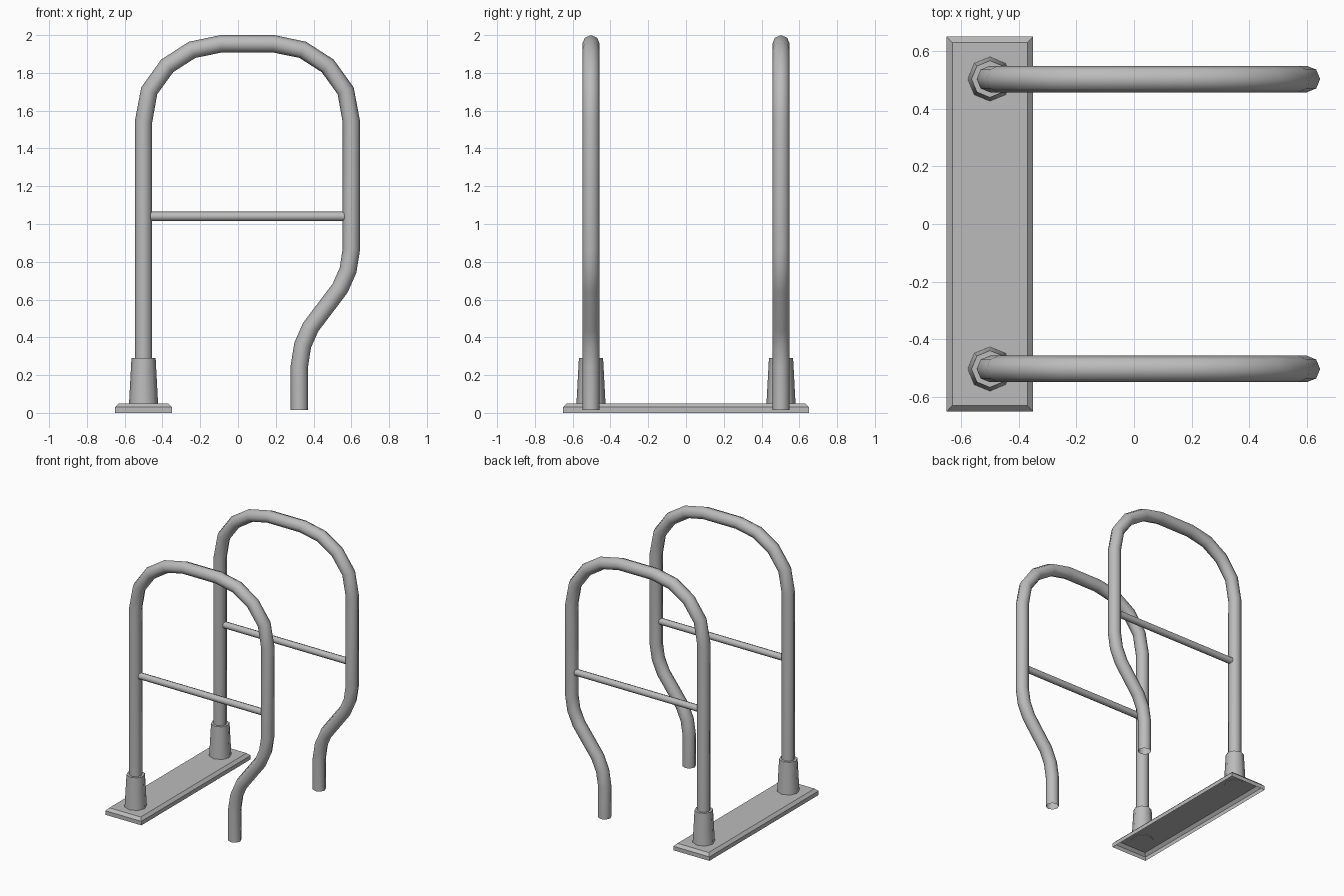
import bpy, bmesh, math
from mathutils import Vector

cube = bpy.data.objects.get("Cube")
if cube:
    bpy.data.objects.remove(cube, do_unlink=True)

SIDES = 8
RAIL_Y = 0.503
POST_X = -0.5

grey = bpy.data.materials.new("painted_grey")
grey.use_nodes = True
colour = (0.5, 0.5, 0.5, 1)
grey.diffuse_color = colour
grey.node_tree.nodes["Principled BSDF"].inputs["Base Color"].default_value = colour


def finish(name, bm, smooth):
    bmesh.ops.recalc_face_normals(bm, faces=bm.faces)
    mesh = bpy.data.meshes.new(name)
    bm.to_mesh(mesh)
    bm.free()
    mesh.materials.append(grey)
    obj = bpy.data.objects.new(name, mesh)
    bpy.context.collection.objects.link(obj)
    if smooth:
        bpy.ops.object.select_all(action="DESELECT")
        obj.select_set(True)
        bpy.context.view_layer.objects.active = obj
        bpy.ops.object.shade_smooth_by_angle(angle=math.radians(50))
    return obj


def bridge(bm, rings):
    for a, b in zip(rings, rings[1:]):
        n = len(a)
        for i in range(n):
            j = (i + 1) % n
            bm.faces.new((a[i], a[j], b[j], b[i]))


def tube(name, path, radii, y, caps=False):
    """Sweep an octagon along an (x, z) path lying in a plane of constant y."""
    bm = bmesh.new()
    pts = [Vector((x, y, z)) for x, z in path]
    rings = []
    for i, p in enumerate(pts):
        before = (p - pts[i - 1]).normalized() if i else Vector()
        after = (pts[i + 1] - p).normalized() if i + 1 < len(pts) else Vector()
        t = (before + after).normalized()
        side = Vector((t.z, 0, -t.x))
        ring = []
        for k in range(SIDES):
            a = math.tau * k / SIDES
            offset = side * math.cos(a) + Vector((0, math.sin(a), 0))
            ring.append(bm.verts.new(p + offset * radii[i]))
        rings.append(ring)
    bridge(bm, rings)
    if caps:
        bm.faces.new(rings[0])
        bm.faces.new(rings[-1])
    return finish(name, bm, True)


# Rail path: straight post, symmetric arch, then an S-bend down to the short leg
half_arch = [(0.55, 1.542), (0.52, 1.705), (0.425, 1.837), (0.293, 1.922), (0.139, 1.954)]
arch_x = 0.05
arch = [(arch_x - dx, z) for dx, z in half_arch]
arch += [(arch_x + dx, z) for dx, z in reversed(half_arch)]
mid = (0.4625, 0.557)
half_bend = [(0.1375, 0.308), (0.12, 0.198), (0.078, 0.103)]
bend = [(mid[0] + dx, mid[1] + dz) for dx, dz in half_bend]
bend += [(mid[0] - dx, mid[1] - dz) for dx, dz in reversed(half_bend)]
rail_path = [(POST_X, 0.06)] + arch + bend + [(0.325, 0.015)]

for label, y in (("front", -RAIL_Y), ("back", RAIL_Y)):
    tube(label + "_rail", rail_path, [0.046] * len(rail_path), y)
    tube(label + "_crossbar", [(-0.463, 1.04), (0.565, 1.04)], [0.025] * 2, y, True)
    tube(label + "_socket", [(POST_X, 0.048), (POST_X, 0.29)], [0.077, 0.064], y, True)

# Base plate: open underneath, with a bevelled upper edge
bm = bmesh.new()
rings = []
for inset, z in ((0, 0), (0, 0.03), (0.02, 0.05)):
    hx, hy = 0.15 - inset, 0.65 - inset
    corners = ((-1, -1), (1, -1), (1, 1), (-1, 1))
    rings.append([bm.verts.new((POST_X + sx * hx, sy * hy, z)) for sx, sy in corners])
bridge(bm, rings)
bm.faces.new(rings[-1])
finish("base_plate", bm, False)
